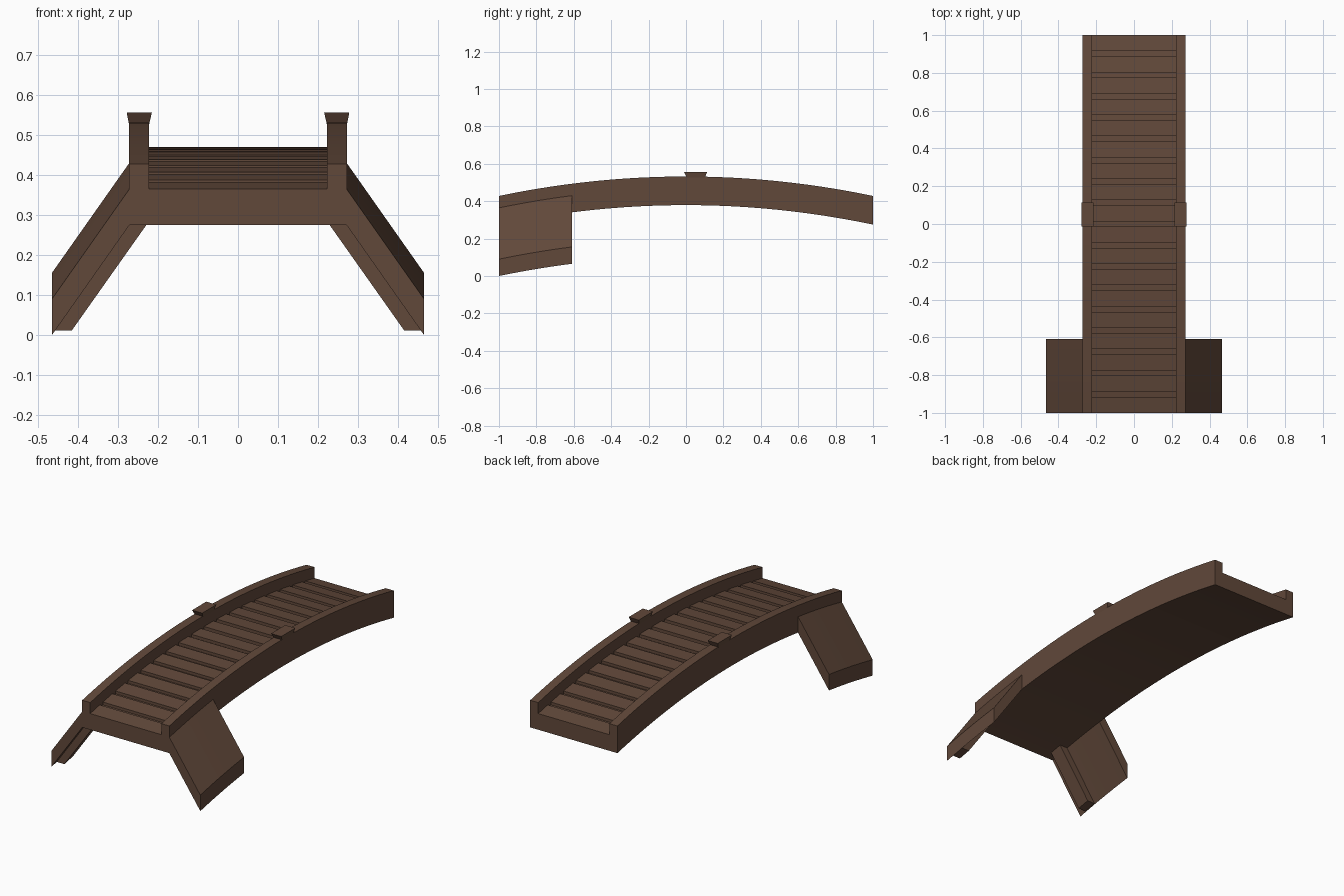
import bpy, bmesh

if "Cube" in bpy.data.objects:
    bpy.data.objects.remove(bpy.data.objects["Cube"])

wood = bpy.data.materials.new("brown_wood")
wood.diffuse_color = (0.12, 0.065, 0.042, 1)
wood.use_nodes = True
wood.node_tree.nodes["Principled BSDF"].inputs["Base Color"].default_value = wood.diffuse_color


def arch(y):
    # height of the bridge curve above its ends
    return 0.104 * (1 - y * y)


def make(name, rings):
    # skin a list of equal-length closed cross-sections, capped at both ends
    bm = bmesh.new()
    vs = [[bm.verts.new(p) for p in r] for r in rings]
    n = len(rings[0])
    for a, b in zip(vs, vs[1:]):
        for i in range(n):
            j = (i + 1) % n
            bm.faces.new((a[i], a[j], b[j], b[i]))
    bm.faces.new(vs[0])
    bm.faces.new(vs[-1])
    bmesh.ops.recalc_face_normals(bm, faces=bm.faces)
    me = bpy.data.meshes.new(name)
    bm.to_mesh(me)
    bm.free()
    me.materials.append(wood)
    ob = bpy.data.objects.new(name, me)
    bpy.context.collection.objects.link(ob)
    return ob


def sweep(name, profile, y0, y1, segs):
    # sweep an x/z profile along the arch
    ys = [y0 + (y1 - y0) * i / segs for i in range(segs + 1)]
    return make(name, [[(x, y, z + arch(y)) for x, z in profile] for y in ys])


def mirror(ob):
    ob.modifiers.new("Mirror", 'MIRROR').use_axis[0] = True


# bridge body: U section with side rails
body = [(-0.272, 0.275), (0.272, 0.275), (0.272, 0.428), (0.222, 0.428),
        (0.222, 0.350), (-0.222, 0.350), (-0.222, 0.428), (-0.272, 0.428)]
sweep("bridge_body", body, -1, 1, 36)

# deck planks with narrow gaps
count, gap = 18, 0.028
pitch = (2 + gap) / count
for i in range(count):
    y = -1 + i * pitch
    sweep(f"deck_plank_{i + 1}", [(-0.222, 0.349), (0.222, 0.349),
          (0.222, 0.366), (-0.222, 0.366)], y, y + pitch - gap, 1)

# sloping side plates at the front
plate = [(0.27, 0.367), (0.465, 0.09), (0.465, 0.0), (0.27, 0.277)]
mirror(sweep("leg_plate", plate, -1, -0.61, 7))

# narrow ribs under the plates
rib = [(0.272, 0.276), (0.462, 0.003), (0.415, 0.003), (0.222, 0.276)]
mirror(sweep("leg_rib", rib, -0.955, -0.88, 1))

# flared caps on the rails
def rect(x0, x1, y0, y1, z):
    return [(x0, y0, z), (x1, y0, z), (x1, y1, z), (x0, y1, z)]

mirror(make("rail_cap", [rect(0.222, 0.272, 0.005, 0.1, 0.526),
                         rect(0.215, 0.278, -0.012, 0.114, 0.557)]))
